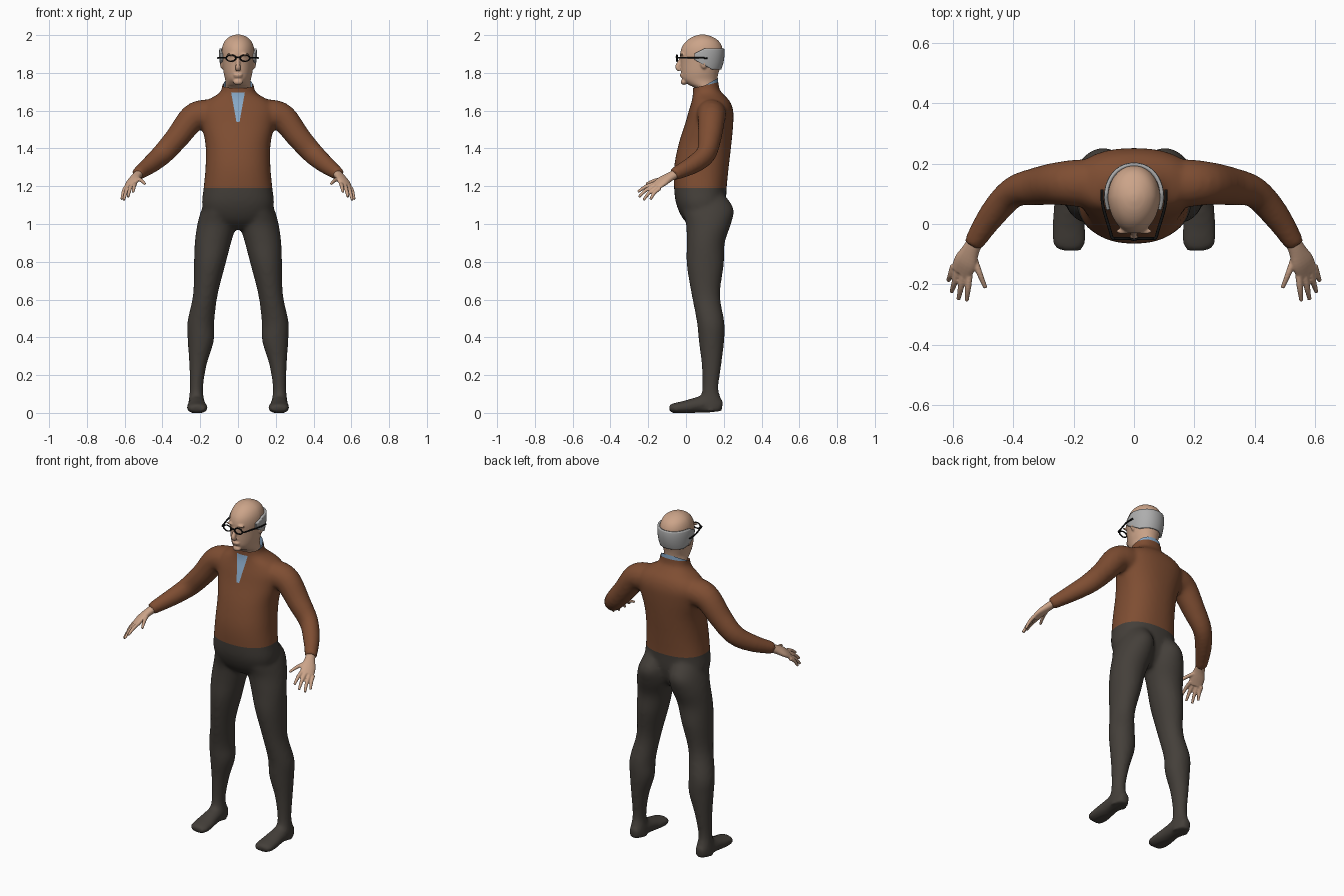
import bpy, bmesh, math
from mathutils import Vector

cube = bpy.data.objects.get("Cube")
if cube:
    bpy.data.objects.remove(cube, do_unlink=True)


def material(name, rgb):
    m = bpy.data.materials.new(name)
    m.use_nodes = True
    m.diffuse_color = (*rgb, 1)
    bsdf = m.node_tree.nodes["Principled BSDF"]
    bsdf.inputs["Base Color"].default_value = (*rgb, 1)
    bsdf.inputs["Roughness"].default_value = 0.8
    return m


skin = material("skin", (.60, .37, .25))
brown = material("brown_sweater", (.21, .075, .032))
dark = material("dark_trousers", (.058, .050, .042))
blue = material("blue_shirt", (.25, .40, .58))
grey = material("grey_hair", (.42, .42, .42))
black = material("black_frame", (.006, .006, .006))


def spline(rows, steps=4):
    """Catmull-Rom interpolation of rows of numbers."""
    out = []
    for i in range(len(rows) - 1):
        a, b = rows[max(i - 1, 0)], rows[i]
        c, d = rows[i + 1], rows[min(i + 2, len(rows) - 1)]
        for k in range(steps):
            t = k / steps
            out.append([q + t / 2 * (r - p + t * (2 * p - 5 * q + 4 * r - s + t * (3 * (q - r) + s - p)))
                        for p, q, r, s in zip(a, b, c, d)])
    return out + [list(rows[-1])]


def skin_rings(bm, rings):
    """Join closed rings of points into a capped surface."""
    rings = [[bm.verts.new(p) for p in ring] for ring in rings]
    n = len(rings[0])
    for a, b in zip(rings, rings[1:]):
        for i in range(n):
            bm.faces.new((a[i], a[(i + 1) % n], b[(i + 1) % n], b[i]))
    bm.faces.new(rings[0])
    bm.faces.new(rings[-1])


def power(v, n):
    return math.copysign(abs(v) ** (2 / n), v)


def stack(bm, rows, side=1, n=2.3, egg=0, seg=40):
    """Horizontal sections: height, centre x, half width, front y, back y."""
    rings = []
    for z, cx, w, yf, yb in spline(rows):
        ring = []
        for i in range(seg):
            t = math.tau * i / seg
            c, s = power(math.cos(t), n), power(math.sin(t), n)
            ring.append((side * (cx + w * c * (1 - egg * max(0, -s))),
                         (yf + yb) / 2 + (yb - yf) / 2 * s, z))
        rings.append(ring)
    skin_rings(bm, rings)


def tube(bm, rows, side=1, across=(0, 1, .3), seg=16):
    """Sections along a path: x, y, z, half width, half thickness."""
    pts = spline(rows)
    rings = []
    for i, (x, y, z, a, b) in enumerate(pts):
        t = Vector(pts[min(i + 1, len(pts) - 1)][:3]) - Vector(pts[max(i - 1, 0)][:3])
        t.normalize()
        u = Vector(across)
        u = (u - t * u.dot(t)).normalized()
        v = t.cross(u)
        ring = []
        for k in range(seg):
            f = math.tau * k / seg
            p = Vector((x, y, z)) + u * a * math.cos(f) + v * b * math.sin(f)
            ring.append((side * p.x, p.y, p.z))
        rings.append(ring)
    skin_rings(bm, rings)


def ball(bm, loc, size):
    verts = bmesh.ops.create_uvsphere(bm, u_segments=20, v_segments=12, radius=1)["verts"]
    for v in verts:
        v.co = Vector(loc) + Vector(s * c for s, c in zip(size, v.co))


def cut(bm, co, no, drop=False):
    """Slice the mesh by a plane, optionally dropping the side it points to."""
    bmesh.ops.bisect_plane(bm, geom=bm.verts[:] + bm.edges[:] + bm.faces[:], dist=1e-5,
                           plane_co=co, plane_no=no, clear_outer=drop)


def make(name, bm, *mats):
    bmesh.ops.recalc_face_normals(bm, faces=bm.faces[:])
    me = bpy.data.meshes.new(name)
    bm.to_mesh(me)
    bm.free()
    me.shade_smooth()
    ob = bpy.data.objects.new(name, me)
    bpy.context.collection.objects.link(ob)
    for m in mats:
        me.materials.append(m)
    return ob


def fuse(bm, voxel, rounds):
    """Melt overlapping solids into one smooth surface."""
    ob = make("fused", bm)
    mod = ob.modifiers.new("remesh", "REMESH")
    mod.mode, mod.voxel_size = "VOXEL", voxel
    mod = ob.modifiers.new("smooth", "SMOOTH")
    mod.factor, mod.iterations = .5, rounds
    dg = bpy.context.evaluated_depsgraph_get()
    me = bpy.data.meshes.new_from_object(ob.evaluated_get(dg))
    out = bmesh.new()
    out.from_mesh(me)
    bpy.data.objects.remove(ob, do_unlink=True)
    bpy.data.meshes.remove(me)
    return out


# Clothed body: torso, legs, feet and sleeves
bm = bmesh.new()
stack(bm, [(.97, 0, .07, .05, .15), (1.02, 0, .16, -.01, .19), (1.1, 0, .19, -.05, .21),
           (1.19, 0, .182, -.063, .215), (1.3, 0, .172, -.063, .226), (1.42, 0, .172, -.04, .24),
           (1.53, 0, .195, -.005, .25), (1.6, 0, .205, .015, .25), (1.65, 0, .17, .03, .232),
           (1.685, 0, .11, .036, .2), (1.72, 0, .085, .036, .175), (1.8, 0, .083, .036, .173)])
for s in (1, -1):
    stack(bm, [(1.16, .09, .07, .0, .2), (1.08, .1, .092, -.02, .252), (1.0, .112, .103, .0, .238),
               (.9, .133, .096, .004, .205), (.785, .15, .083, .004, .2), (.625, .173, .065, .03, .18),
               (.48, .197, .071, .058, .203), (.38, .197, .069, .068, .202), (.255, .212, .046, .083, .187),
               (.13, .22, .035, .087, .172), (.06, .22, .042, .07, .19), (.01, .22, .045, .07, .195)], s, 2)
    tube(bm, [(.22, .19, .035, .03, .03), (.22, .13, .05, .042, .05), (.218, .06, .042, .048, .042),
              (.217, -.01, .03, .056, .034), (.215, -.06, .025, .056, .028), (.215, -.088, .024, .042, .02)],
         s, (1, 0, 0))
    tube(bm, [(.1, .135, 1.58, .07, .07), (.17, .135, 1.58, .08, .08), (.24, .135, 1.56, .073, .074),
              (.32, .125, 1.46, .064, .064), (.4, .105, 1.37, .052, .058), (.47, .03, 1.31, .046, .048),
              (.535, -.068, 1.262, .033, .034)], s)
bm = fuse(bm, .011, 7)
for v in bm.verts:
    v.co.z = max(v.co.z, 0)
cut(bm, (0, .04, 1.72), (0, -.23, 1), True)
cut(bm, (0, 0, 1.19), (0, 0, 1))
for z in (1.54, 1.695):
    cut(bm, (0, 0, z), (0, 0, 1))
for s in (1, -1):
    cut(bm, (s * .036, 0, 1.695), (s, 0, -.18))
for f in bm.faces:
    c = f.calc_center_median()
    opening = c.y < .1 and 1.54 < c.z < 1.695 and abs(c.x) < .036 - .18 * (1.695 - c.z)
    f.material_index = 1 if c.z < 1.19 else 2 if opening else 0
make("clothed_body", bm, brown, dark, blue)

# Shirt collar, showing behind the neck
bm = bmesh.new()
stack(bm, [(1.66, 0, .077, .042, .169), (1.82, 0, .077, .042, .169)])
cut(bm, (0, .04, 1.7), (0, -.56, 1), True)
make("shirt_collar", bm, blue)

# Hands
fingers = [((.545, -.16, 1.215), (.555, -.255, 1.17)), ((.565, -.16, 1.208), (.582, -.25, 1.143)),
           ((.583, -.15, 1.198), (.605, -.226, 1.126)), ((.598, -.138, 1.19), (.616, -.188, 1.13)),
           ((.535, -.1, 1.24), (.492, -.212, 1.212))]
for s, label in ((1, "left"), (-1, "right")):
    bm = bmesh.new()
    across = (.065, .03, -.03)
    tube(bm, [(.52, -.045, 1.27, .026, .024), (.54, -.085, 1.25, .03, .022),
              (.558, -.125, 1.226, .041, .02), (.573, -.16, 1.2, .039, .014)], s, across)
    for root, tip in fingers:
        a, b = Vector(root), Vector(tip)
        mid = a.lerp(b, .5) + Vector((0, -.004, .006))
        tube(bm, [(*a, .012, .011), (*mid, .0105, .01), (*b, .007, .007)], s, across, 12)
    make(label + "_hand", fuse(bm, .004, 3), skin)

# Head with neck, nose, lips, chin, brows and ears
head = [(1.64, 0, .068, .052, .16), (1.715, 0, .069, .046, .16), (1.738, 0, .067, .012, .162),
        (1.765, 0, .068, -.018, .165), (1.8, 0, .076, -.025, .172), (1.85, 0, .083, -.028, .188),
        (1.9, 0, .087, -.031, .195), (1.94, 0, .083, -.02, .19), (1.972, 0, .068, .006, .17),
        (1.993, 0, .042, .04, .135), (2.003, 0, .012, .075, .1)]
bm = bmesh.new()
stack(bm, head, 1, 2.1, .12)
tube(bm, [(0, -.022, 1.885, .009, .008), (0, -.034, 1.855, .01, .012), (0, -.044, 1.83, .014, .014),
          (0, -.034, 1.812, .014, .008)], 1, (1, 0, 0))
ball(bm, (0, -.022, 1.79), (.026, .012, .006))
ball(bm, (0, -.018, 1.78), (.023, .012, .006))
ball(bm, (0, -.01, 1.752), (.026, .018, .016))
for s in (1, -1):
    ball(bm, (s * .036, -.024, 1.898), (.026, .01, .006))
    ball(bm, (s * .086, .095, 1.855), (.01, .02, .033))
make("head", fuse(bm, .005, 4), skin)

# Band of hair around the sides and back
bm = bmesh.new()
stack(bm, [(z, x, w + .013, yf, yb + .009) for z, x, w, yf, yb in head], 1, 2.1, .12)
for co, no in (((0, 0, 1.93), (0, 0, 1)), ((0, .04, 1.9), (0, -.5, 1)), ((0, .045, 0), (0, -1, 0)),
               ((0, .04, 1.872), (0, -.55, -1)), ((0, 0, 1.818), (0, 0, -1))):
    cut(bm, co, no, True)
hair = make("hair_band", bm, grey)
solid = hair.modifiers.new("thickness", "SOLIDIFY")
solid.thickness, solid.offset = .012, -1

# Spectacles: two rims, a bridge and two side arms
for s, label in ((1, "left"), (-1, "right")):
    bpy.ops.mesh.primitive_torus_add(major_segments=28, minor_segments=8, major_radius=.025,
                                     minor_radius=.0045, location=(s * .037, -.048, 1.878),
                                     rotation=(math.pi / 2, 0, 0))
    rim = bpy.context.object
    rim.name = label + "_lens_rim"
    rim.scale = (1, .68, 1)
    rim.data.materials.append(black)
    rim.data.shade_smooth()
    bm = bmesh.new()
    r = (.004, .005)
    tube(bm, [(.06, -.048, 1.88, *r), (.072, -.046, 1.88, *r), (.08, -.02, 1.88, *r),
              (.103, .06, 1.88, *r), (.106, .115, 1.878, *r)], s, (0, 0, 1), 8)
    make(label + "_side_arm", bm, black)
bm = bmesh.new()
tube(bm, [(-.014, -.048, 1.88, .004, .004), (0, -.052, 1.884, .004, .004), (.014, -.048, 1.88, .004, .004)],
     1, (0, 0, 1), 8)
make("bridge", bm, black)
